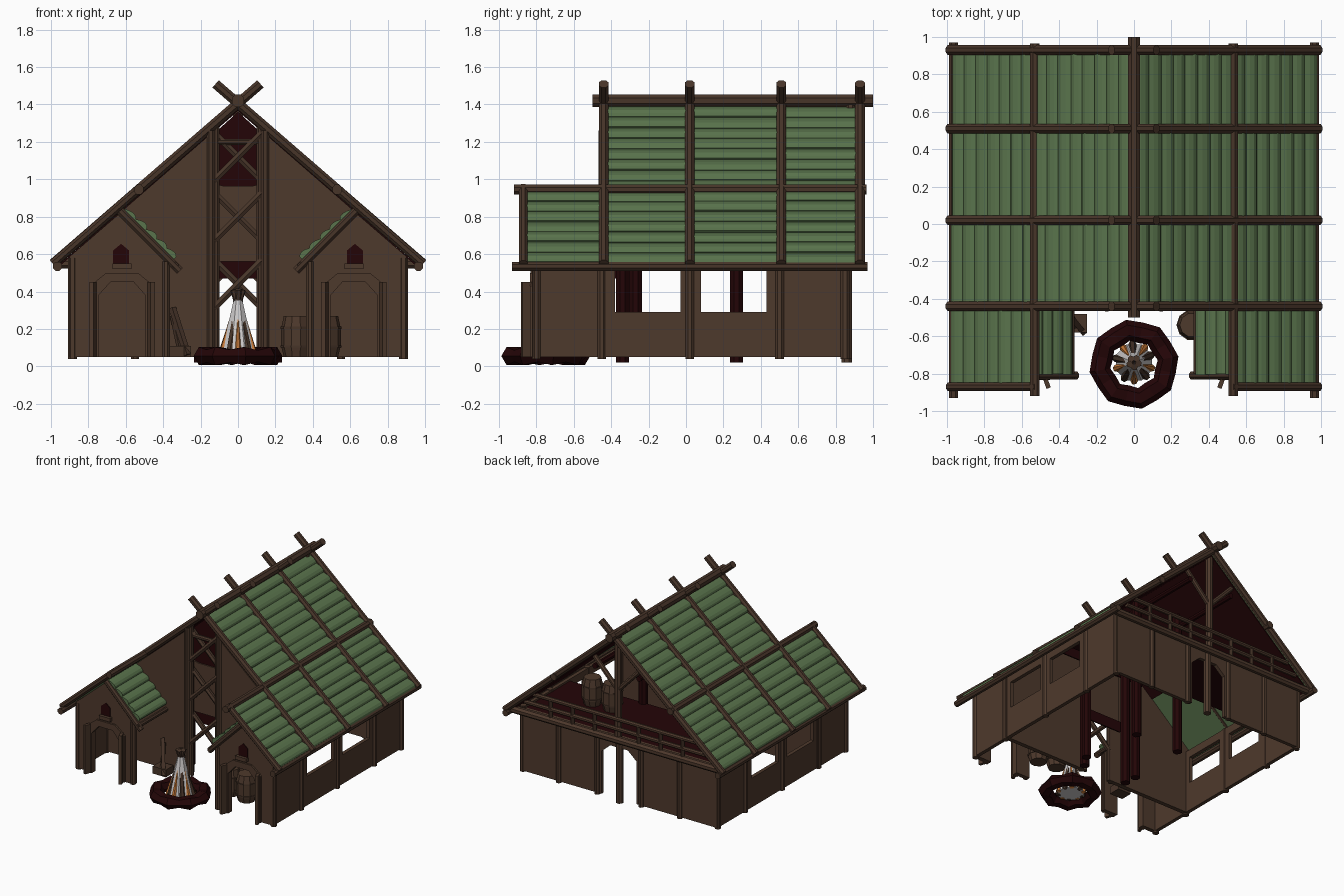
import bpy, bmesh, math, random
from mathutils import Vector, Matrix

if "Cube" in bpy.data.objects:
    bpy.data.objects.remove(bpy.data.objects["Cube"])
random.seed(4)

def mat(name, c):
    m = bpy.data.materials.new(name)
    m.diffuse_color = (*c, 1)
    m.use_nodes = True
    m.node_tree.nodes["Principled BSDF"].inputs["Base Color"].default_value = m.diffuse_color
    return m

WALL = mat("wall brown", (0.076, 0.041, 0.025))
BEAM = mat("beam brown", (0.064, 0.035, 0.022))
GREEN = mat("roof green", (0.1, 0.172, 0.072))
DARK = mat("dark maroon", (0.017, 0.0015, 0.002))
WHITE = mat("ash white", (0.62, 0.6, 0.6))
ORANGE = mat("flame orange", (0.6, 0.2, 0.04))

def finish(bm, name, m):
    bmesh.ops.recalc_face_normals(bm, faces=bm.faces)
    me = bpy.data.meshes.new(name)
    bm.to_mesh(me)
    bm.free()
    me.materials.append(m)
    ob = bpy.data.objects.new(name, me)
    bpy.context.collection.objects.link(ob)
    return ob

def beam(bm, p, q, r=0.025, n=8, r2=None):
    p, q = Vector(p), Vector(q)
    d = q - p
    M = Matrix.Translation((p + q) / 2) @ d.to_track_quat('Z', 'Y').to_matrix().to_4x4() @ Matrix.Rotation(math.pi / n, 4, 'Z')
    bmesh.ops.create_cone(bm, cap_ends=True, segments=n, radius1=r, radius2=r if r2 is None else r2, depth=d.length, matrix=M)

def box(bm, x0, x1, y0, y1, z0, z1, rot=None):
    c = Matrix.Translation(((x0 + x1) / 2, (y0 + y1) / 2, (z0 + z1) / 2))
    S = Matrix.Diagonal((abs(x1 - x0), abs(y1 - y0), abs(z1 - z0), 1))
    bmesh.ops.create_cube(bm, size=1, matrix=c @ (rot or Matrix()) @ S)

def prism(bm, outline, y0, y1):
    """Extrude an (x, z) outline from y0 to y1."""
    a = [bm.verts.new((x, y0, z)) for x, z in outline]
    b = [bm.verts.new((x, y1, z)) for x, z in outline]
    bm.faces.new(a)
    bm.faces.new(b[::-1])
    for i in range(len(a)):
        j = (i + 1) % len(a)
        bm.faces.new((a[i], b[i], b[j], a[j]))

def slope(x, top=1.41):
    return top - 0.87 * abs(x)

def arch(cx, w, top, z0=0.05):
    """Door notch, from left foot to right foot."""
    return [(cx - w, z0), (cx - w, top - 0.07), (cx - w * .5, top), (cx + w * .5, top), (cx + w, top - 0.07), (cx + w, z0)]

def planks(bm, lo, hi, y0, y1, n):
    """Overlapping rows of planks on a slope from lo to hi (x, z)."""
    lo, hi = Vector(lo), Vector(hi)
    d = (hi - lo) / n
    nr = Vector((-d.y, d.x)).normalized()
    if nr.y < 0:
        nr = -nr
    for i in range(n):
        o = lo + d * (i + random.uniform(-.08, .08))
        k = random.uniform(.8, 1.25)
        sec = [(0, -.012), (0, .008 * k), (.15, .017 * k), (.4, .02 * k), (.7, .014 * k), (1.12, -.002), (1.12, -.012)]
        prism(bm, [tuple(o + d * u + nr * v) for u, v in sec],
              y0 + random.uniform(-.008, .008), y1 + random.uniform(-.008, .008))

BAYS = [-.44, .02, .51, .93]

# Roof planks on main slopes and on the inner slopes of the front wings
bm = bmesh.new()
for s in (-1, 1):
    for a, b in zip(BAYS, BAYS[1:]):
        planks(bm, (s * .53, slope(.53, 1.395)), (s * .01, slope(.01, 1.395)), a, b, 8)
    for a, b in zip([-.87] + BAYS, BAYS):
        planks(bm, (s * .97, slope(.97, 1.395)), (s * .53, slope(.53, 1.395)), a, b, 7)
    planks(bm, (s * .335, .58), (s * .6, .835), -.81, -.45, 5)
finish(bm, "roof_planks", GREEN)

# Dark lining under the roof
bm = bmesh.new()
for s in (-1, 1):
    for x0, x1, y0 in ((0, .53, -.42), (.53, .95, .2)):
        prism(bm, [(s * x0, slope(x0, 1.375)), (s * x1, slope(x1, 1.375)),
                   (s * x1, slope(x1, 1.365)), (s * x0, slope(x0, 1.365))], y0, .91)
finish(bm, "roof_lining", DARK)

# Loft floor at the back, with barrels standing on it
bm = bmesh.new()
box(bm, -.87, .87, .27, .88, .54, .56)
finish(bm, "loft_floor", DARK)

# Ridge, purlins, eave beams, rafters
bm = bmesh.new()
beam(bm, (0, -.5, 1.42), (0, 1.0, 1.42), .036)
for s in (-1, 1):
    beam(bm, (s * .53, -.92, .945), (s * .53, .965, .945), .028)
    beam(bm, (s * .965, -.93, .535), (s * .965, .97, .535), .026)
    for y in BAYS:
        beam(bm, (s * .99, y, slope(.99)), (-s * .12, y, 1.51), .028)
    beam(bm, (s * .99, -.87, slope(.99)), (s * .52, -.87, slope(.52)), .025)
    beam(bm, (s * .31, -.81, .51), (s * .64, -.81, .84), .024)
    beam(bm, (s * .335, -.83, .54), (s * .335, -.44, .54), .018)
finish(bm, "roof_beams", BEAM)

# Front gable wall, each side of the braced bay
bm = bmesh.new()
for s in (-1, 1):
    prism(bm, [(s * x, z) for x, z in ((.12, .05), (.9, .05), (.9, slope(.9, 1.37)), (.12, slope(.12, 1.37)))], -.455, -.42)
finish(bm, "front_wall", WALL)

# Wing front walls with arched doorways
bm = bmesh.new()
for s in (-1, 1):
    o = [(.37, .05)] + arch(.62, .125, .45) + [(.9, .05), (.9, slope(.9, 1.37)), (.63, .82), (.37, .55)]
    prism(bm, [(s * x, z) for x, z in o], -.82, -.785)
finish(bm, "wing_front_walls", WALL)

# Wing doors swung open, door arch trim
bm = bmesh.new()
for s in (-1, 1):
    for x, t in ((.47, 1), (.77, -1)):
        box(bm, s * x - .012, s * x + .012, -.88, -.8, .05, .45, Matrix.Rotation(-s * t * .35, 4, 'Z'))
    a, b = arch(.62, .125, .45), arch(.62, .17, .50)
    for i in range(5):
        prism(bm, [(s * x, z) for x, z in (a[i], a[i + 1], b[i + 1], b[i])], -.835, -.815)
    box(bm, s * .62 - .05, s * .62 + .05, -.85, -.81, .52, .55)
finish(bm, "wing_doors", WALL)

# Small house-shaped gable windows
bm = bmesh.new()
for s in (-1, 1):
    prism(bm, [(s * .625 + x, z) for x, z in ((-.042, .55), (.042, .55), (.042, .62), (0, .655), (-.042, .62))], -.826, -.818)
finish(bm, "wing_windows", DARK)

# Side walls with two open windows each
bm = bmesh.new()
for s in (-1, 1):
    x0, x1 = s * .865, s * .895
    box(bm, x0, x1, -.82, .87, .05, .29)
    box(bm, x0, x1, -.82, .87, .51, .575)
    for a, b in ((-.82, -.38), (-.03, .08), (.43, .87)):
        box(bm, x0, x1, a, b, .29, .51)
finish(bm, "side_walls", WALL)

# Back wall with arched door
bm = bmesh.new()
prism(bm, [(-.9, .05)] + arch(0, .16, .47) + [(.9, .05), (.9, .56), (-.9, .56)], .84, .87)
finish(bm, "back_wall", WALL)

# Wall posts
bm = bmesh.new()
for s in (-1, 1):
    for y in (-.8, -.45, .02, .5, .85):
        beam(bm, (s * .885, y, .04), (s * .885, y, .58), .025)
    beam(bm, (s * .385, -.81, .05), (s * .385, -.81, .56), .022)
    for x in (.2, .55):
        beam(bm, (s * x, .865, .04), (s * x, .865, .56), .023)
beam(bm, (0, .86, .02), (0, .86, .56), .03)
finish(bm, "wall_posts", WALL)

# Open back gable: tie beam, rails, king post, braces
bm = bmesh.new()
beam(bm, (-.96, .9, .55), (.96, .9, .55), .03)
beam(bm, (-.83, .9, .64), (.83, .9, .64), .018)
beam(bm, (-.75, .9, .72), (.75, .9, .72), .018)
beam(bm, (0, .88, .55), (0, .88, 1.4), .03)
for s in (-1, 1):
    for x in (.2, .4, .6):
        beam(bm, (s * x, .9, .55), (s * x, .9, .72), .016)
    beam(bm, (0, .88, .95), (s * .22, .88, 1.18), .02)
finish(bm, "back_gable_frame", WALL)

# Front bay: posts and cross braces
bm = bmesh.new()
for s in (-1, 1):
    beam(bm, (s * .145, -.445, .05), (s * .145, -.445, 1.26), .024)
    beam(bm, (s * .115, -.435, .05), (s * .115, -.435, 1.28), .016)
    for z in (1.12, .8, .44):
        beam(bm, (s * .13, -.43 + s * .008, z - .13), (-s * .13, -.43 + s * .008, z + .13), .02, 6)
beam(bm, (-.14, -.43, 1.2), (.14, -.43, 1.2), .018)
finish(bm, "front_bay_braces", BEAM)

# Panels closing the bay from inside
bm = bmesh.new()
prism(bm, [(-.18, .56), (.18, .56), (.18, .99), (.08, .965), (-.08, .965), (-.18, .99)], -.40, -.39)
finish(bm, "bay_panel", WALL)
bm = bmesh.new()
prism(bm, [(-.4, .95), (.4, .95), (.4, 1.0), (0, 1.36), (-.4, 1.0)], -.385, -.375)
box(bm, -.18, .18, -.385, -.375, .47, .56)
finish(bm, "bay_dark_panel", DARK)

# Inner posts
bm = bmesh.new()
for s in (-1, 1):
    for y in (-.34, .27):
        beam(bm, (s * .2, y, .02), (s * .2, y, 1.2), .037)
    beam(bm, (s * .2, -.34, 1.1), (s * .2, .9, 1.1), .022)
    beam(bm, (s * .24, -.27, .05), (s * .24, -.27, .9), .037)
finish(bm, "inner_posts", DARK)

# Barrels by the front wall and in the loft
SPOTS = ((.31, -.54, .05), (.47, -.56, .05), (.5, .5, .56), (.32, .5, .56))
bm = bmesh.new()
for x, y, z in SPOTS:
    for z0, z1, r0, r1 in ((0, .06, .065, .08), (.06, .15, .08, .08), (.15, .22, .08, .065)):
        beam(bm, (x, y, z + z0), (x, y, z + z1), r0, 10, r1)
finish(bm, "barrels", WALL)
bm = bmesh.new()
for x, y, z in SPOTS:
    for h in (.05, .15):
        beam(bm, (x, y, z + h), (x, y, z + h + .012), .083, 10)
finish(bm, "barrel_hoops", BEAM)

# Leaning boards and crate
bm = bmesh.new()
box(bm, -.37, -.25, -.58, -.48, .05, .11)
for p, q in (((-.27, -.58, .06), (-.35, -.48, .31)), ((-.3, -.56, .06), (-.345, -.47, .27))):
    beam(bm, p, q, .02, 4)
finish(bm, "leaning_boards", BEAM)

# Fire ring: lumpy stones joined in an octagon
bm = bmesh.new()
C = Vector((0, -.75, .055))
rings = []
for i in range(16):
    a = math.radians(i * 22.5 + 10)
    k, R = (1.0, .185) if i % 2 == 0 else (random.uniform(.6, .75), .172)
    rings.append([bm.verts.new(C + Vector(((R + .056 * math.cos(t)) * math.cos(a), (R + .056 * math.cos(t)) * math.sin(a),
                  .055 * k * math.sin(t)))) for t in [j * math.tau / 6 for j in range(6)]])
for i in range(16):
    for j in range(6):
        a, b, k = rings[i], rings[(i + 1) % 16], (j + 1) % 6
        bm.faces.new((a[j], b[j], b[k], a[k]))
finish(bm, "fire_ring", DARK)

# Campfire: ash core, flames, teepee of logs
for name, m, n, r0, ztop, rad in (("fire_core", WHITE, 1, 0, .37, .105), ("flames", ORANGE, 5, .1, .25, .02), ("fire_logs", BEAM, 5, .1, .41, .021)):
    bm = bmesh.new()
    for i in range(n):
        a = i * math.tau / n + (.95 if m == ORANGE else .4)
        d = Vector((math.cos(a), math.sin(a), 0))
        q = Vector((0, -.74, ztop)) + d * (.045 if m == ORANGE else (-.025 if n > 1 else 0))
        beam(bm, Vector((0, -.74, .03)) + d * r0, q, rad, 8 if n == 1 else 6, rad * (.2 if m != BEAM else .9))
    finish(bm, name, m)
